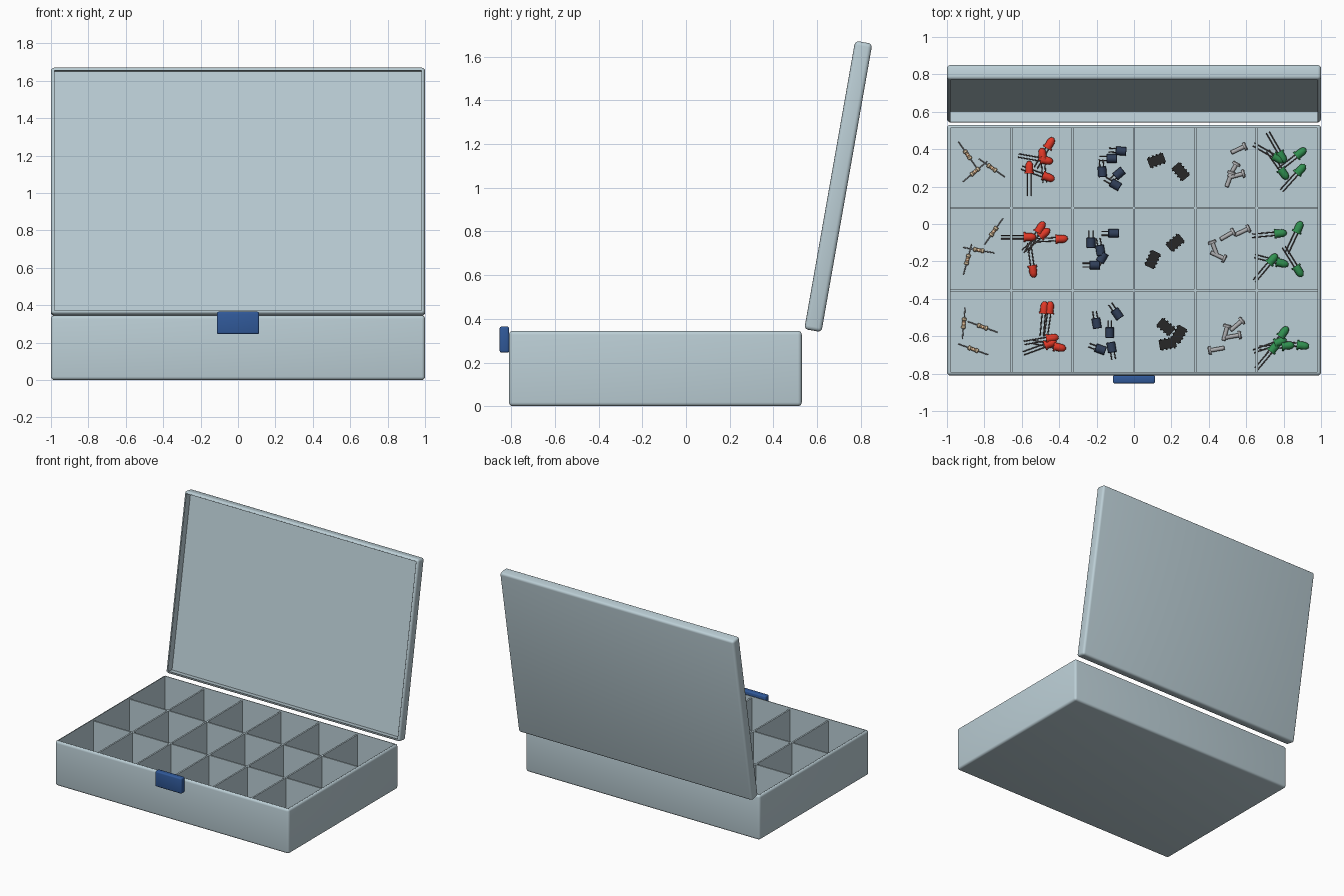
import bpy, bmesh, math
from mathutils import Matrix, Vector

if "Cube" in bpy.data.objects:
    bpy.data.objects.remove(bpy.data.objects["Cube"])


def material(name, *rgb):
    m = bpy.data.materials.new(name)
    m.diffuse_color = (*rgb, 1)
    m.use_nodes = True
    m.node_tree.nodes["Principled BSDF"].inputs["Base Color"].default_value = m.diffuse_color
    return m


SHELL = material("pale_plastic", 0.50, 0.62, 0.67)
BLUE = material("latch_blue", 0.03, 0.10, 0.32)
METAL = material("metal", 0.42, 0.42, 0.43)
TAN = material("tan", 0.72, 0.56, 0.36)
RED = material("red", 0.75, 0.04, 0.02)
GREEN = material("green", 0.03, 0.28, 0.08)
NAVY = material("navy", 0.03, 0.05, 0.10)
BLACK = material("black", 0.02, 0.02, 0.02)
BROWN = material("brown_band", 0.20, 0.07, 0.03)
DARK = material("dark_wire", 0.12, 0.10, 0.10)


def to_mesh(bm, name, mats):
    bmesh.ops.recalc_face_normals(bm, faces=bm.faces)
    me = bpy.data.meshes.new(name)
    bm.to_mesh(me)
    bm.free()
    for m in mats:
        me.materials.append(m)
    return me


def place(name, me, loc=(0, 0, 0), rot=(0, 0, 0)):
    ob = bpy.data.objects.new(name, me)
    ob.location, ob.rotation_euler = loc, rot
    bpy.context.collection.objects.link(ob)
    return ob


def smooth(ob, angle=35):
    bpy.ops.object.select_all(action='DESELECT')
    ob.select_set(True)
    bpy.context.view_layer.objects.active = ob
    bpy.ops.object.shade_smooth_by_angle(angle=math.radians(angle))


def block(bm, size, center, mat=0):
    geo = bmesh.ops.create_cube(bm, size=1, matrix=Matrix.LocRotScale(
        Vector(center), None, Vector(size)))
    for f in {f for v in geo["verts"] for f in v.link_faces}:
        f.material_index = mat


def lathe(bm, profile, y=0, z=0, mat=0, n=12):
    """Closed solid turned around the x axis from (x, radius) points."""
    rings = [[bm.verts.new((x, y + r * math.cos(2 * math.pi * i / n),
                            z + r * math.sin(2 * math.pi * i / n)))
              for i in range(n)] for x, r in profile]
    faces = [bm.faces.new((a[i], a[(i + 1) % n], b[(i + 1) % n], b[i]))
             for a, b in zip(rings, rings[1:]) for i in range(n)]
    faces += [bm.faces.new(rings[0]), bm.faces.new(rings[-1])]
    for f in faces:
        f.material_index = mat


def tray(name, size, wall, floor, radius):
    """Open shell with rounded outer edges, opening towards +z."""
    bm = bmesh.new()
    block(bm, size, (0, 0, 0))
    top = max(bm.faces, key=lambda f: f.calc_center_median().z)
    bmesh.ops.inset_region(bm, faces=[top], thickness=wall)
    inner = bmesh.ops.extrude_discrete_faces(bm, faces=[top])["faces"][0]
    bmesh.ops.translate(bm, verts=inner.verts, vec=(0, 0, floor - size[2]))

    def outer(v):
        return sum(abs(abs(c) - s / 2) < 1e-4 for c, s in zip(v.co, size)) == 3
    bmesh.ops.bevel(bm, geom=[e for e in bm.edges if all(map(outer, e.verts))],
                    offset=radius, segments=4, profile=0.5, affect='EDGES')
    return to_mesh(bm, name, [SHELL])


# Case and open lid
FLOOR = 0.025
smooth(place("case", tray("case", (2, 1.34, 0.345), 0.02, FLOOR, 0.018),
             (0, -0.14, 0.1725)))
smooth(place("lid", tray("lid", (2, 1.34, 0.08), 0.02, 0.02, 0.018),
             (0, 0.697, 1.006), (math.radians(80), 0, 0)))

# Dividers, six columns by three rows
bm = bmesh.new()
DIV = 0.33
for i in range(-2, 3):
    block(bm, (0.012, 1.31, DIV - 0.02), (i * 0.328, -0.14, (DIV + 0.02) / 2))
for y in (0.085, -0.355):
    block(bm, (1.97, 0.012, DIV - 0.02), (0, y, (DIV + 0.02) / 2))
place("dividers", to_mesh(bm, "dividers", [SHELL]))

# Front latch
bm = bmesh.new()
block(bm, (0.226, 0.044, 0.12), (0, 0, 0))
bmesh.ops.bevel(bm, geom=bm.edges[:], offset=0.01, segments=3, profile=0.5,
                affect='EDGES')
smooth(place("latch", to_mesh(bm, "latch", [BLUE]), (0, -0.831, 0.305)))


# Small parts, each lying along x
def led(name, colour):
    bm = bmesh.new()
    lathe(bm, [(-0.03, 0.026), (-0.02, 0.026), (-0.02, 0.021), (0.012, 0.021),
               (0.025, 0.017), (0.034, 0.01), (0.037, 0.002)], z=0.026)
    for s in (-1, 1):
        lathe(bm, [(-0.15, 0.003), (-0.03, 0.003)], s * 0.009, 0.026, 1, 6)
    return to_mesh(bm, name, [colour, DARK])


def capacitor():
    bm = bmesh.new()
    lathe(bm, [(-0.028, 0.02), (-0.025, 0.023), (0.026, 0.023),
               (0.029, 0.02)], z=0.023)
    for s in (-1, 1):
        lathe(bm, [(-0.065, 0.003), (-0.027, 0.003)], s * 0.01, 0.023, 1, 6)
    return to_mesh(bm, "capacitor", [NAVY, DARK])


def resistor():
    bm = bmesh.new()
    lathe(bm, [(-0.03, 0.008), (-0.026, 0.012), (-0.016, 0.012), (-0.012, 0.009),
               (0.012, 0.009), (0.016, 0.012), (0.026, 0.012), (0.03, 0.008)],
          z=0.012)
    lathe(bm, [(-0.085, 0.003), (0.085, 0.003)], z=0.012, mat=1, n=6)
    for x in (-0.006, 0.006):
        lathe(bm, [(x - 0.002, 0.0095), (x + 0.002, 0.0095)], z=0.012, mat=2)
    return to_mesh(bm, "resistor", [TAN, METAL, BROWN])


def chip():
    bm = bmesh.new()
    block(bm, (0.09, 0.052, 0.03), (0, 0, 0.027))
    for x in (-0.033, -0.011, 0.011, 0.033):
        for s in (-1, 1):
            block(bm, (0.009, 0.006, 0.03), (x, s * 0.029, 0.015))
    return to_mesh(bm, "chip", [BLACK])


def screw():
    bm = bmesh.new()
    lathe(bm, [(-0.045, 0.008), (-0.042, 0.011), (0.028, 0.011), (0.028, 0.022),
               (0.04, 0.022), (0.045, 0.016)], z=0.022)
    return to_mesh(bm, "screw", [METAL])


# Scattered layout: x and y in hundredths, heading in degrees
def scatter(name, me, spots):
    for k, (x, y, a) in enumerate(spots):
        smooth(place(f"{name}_{k + 1}", me, (x / 100, y / 100, FLOOR),
                     (0, 0, math.radians(a))))


scatter("resistor", resistor(), [
    (-89, 37, -55), (-85, 28, 40), (-76, 30, -35),
    (-75, -4, 55), (-83, -14, -10), (-89, -19, 75),
    (-91, -53, 85), (-81, -55, -20), (-86, -67, -20)])
scatter("red_light", led("red_light", RED), [
    (-45, 43, 60), (-49, 37, 95), (-47, 34, -10), (-56, 30, 90), (-46, 25, -20),
    (-50, -2, 60), (-48, -5, 40), (-56, -7, 0), (-39, -8, 3), (-54, -25, -82),
    (-48, -45, 85), (-45, -45, 82), (-44, -61, 10), (-45, -64, 20),
    (-40, -66, -12)])
scatter("capacitor", capacitor(), [
    (-7, 39, -5), (-12, 35, 0), (-17, 28, -85), (-8, 27, 40), (-10, 21, -30),
    (-11, -5, 0), (-23, -10, -90), (-18, -14, -80), (-17, -18, 60),
    (-21, -22, 0), (-9, -48, -55), (-20, -53, -80), (-13, -58, -90),
    (-12, -66, 100), (-18, -67, -20)])
scatter("chip", chip(), [
    (12, 34, 20), (25, 28, -50), (10, -19, 65), (22, -10, 40),
    (17, -55, -40), (24, -59, 60), (18, -64, 10)])
scatter("screw", screw(), [
    (56, 40, 25), (53, 29, 60), (55, 26, 15), (51, 24, 70),
    (50, -6, 30), (58, -4, 25), (43, -13, 110), (45, -17, -25),
    (55, -54, 40), (49, -58, 75), (53, -60, 10), (44, -67, 190)])
scatter("green_light", led("green_light", GREEN), [
    (79, 36, -60), (77, 35, -30), (89, 38, 38), (80, 27, -55), (89, 29, 48),
    (88, -2, 65), (78, -5, 5), (74, -19, 50), (79, -21, -15), (88, -25, -58),
    (80, -58, 55), (78, -63, 20), (82, -65, 5), (90, -65, -8), (75, -66, 50)])
